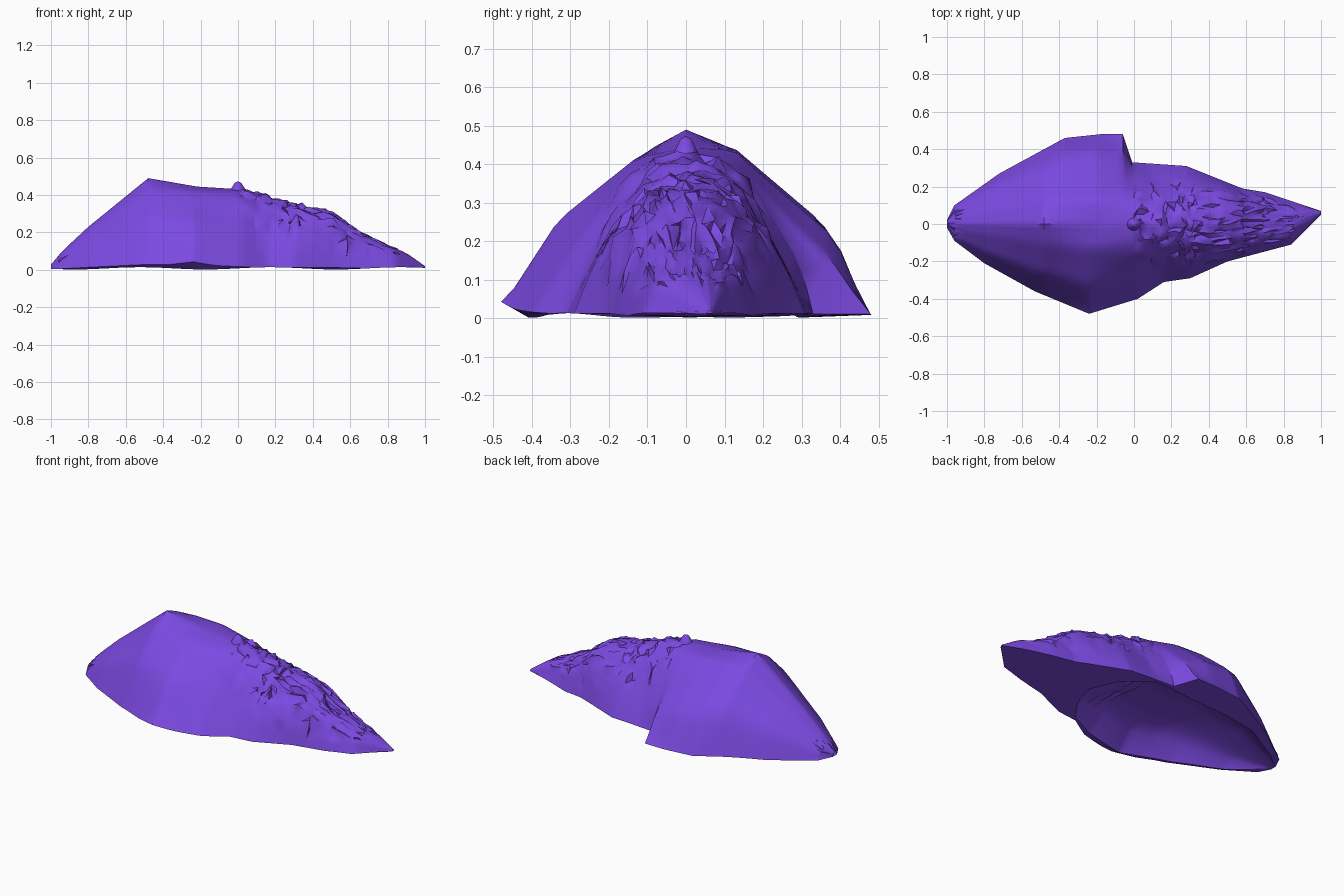
import bpy, bmesh, math, random

random.seed(7)
cube = bpy.data.objects.get("Cube")
if cube:
    bpy.data.objects.remove(cube, do_unlink=True)

purple = bpy.data.materials.new("violet")
purple.use_nodes = True
colour = (0.2, 0.068, 0.76, 1)
purple.diffuse_color = colour
purple.node_tree.nodes["Principled BSDF"].inputs["Base Color"].default_value = colour

# Outlines along the length: rims, far body width, crest height, crest line
NEAR = [(-1, -.02), (-.96, -.09), (-.8, -.21), (-.53, -.36), (-.24, -.48), (.02, -.40),
        (.16, -.31), (.3, -.29), (.5, -.2), (.84, -.11), (1, .05)]
FAR = [(-1, .02), (-.96, .1), (-.72, .27), (-.37, .46), (-.18, .48), (-.06, .48),
       (-.01, .33), (.28, .31), (.58, .19), (.7, .17), (1, .07)]
FAR_BODY = FAR[:4] + [(-.2, .46), (0, .38), (.15, .33)] + FAR[7:]
TOP = [(-1, .03), (-.94, .1), (-.8, .23), (-.48, .49), (-.22, .445), (.02, .43), (.14, .41),
       (.28, .36), (.5, .31), (.7, .18), (.9, .09), (1, .02)]
RIDGE = [(-1, 0), (.8, 0), (1, .06)]
# Inner edges of the underside, which meet to close the slender half
NEAR_LIP = [(-1, -.01), (-.8, -.18), (-.53, -.32), (-.24, -.41), (.02, -.36), (.19, -.28),
            (.28, -.15), (.33, .01), (.84, .01), (1, .06)]
FAR_LIP = [(-1, .01), (-.9, .1), (-.66, .23), (-.36, .28), (-.01, .31), (.1, .3),
           (.25, .18), (.33, .01), (.84, .01), (1, .06)]
HOLLOW = [(-1, 0), (-.8, .05), (-.4, .14), (0, .14), (.2, .08), (.33, 0), (1, 0)]
# Half cross-sections: height as a function of distance from the crest
SKIRT = [(0, 1), (.2, .96), (.4, .84), (.55, .64), (.68, .46), (1, .03)]
DOME = [(0, 1), (.4, .93), (.72, .72), (.88, .4), (1, .04)]
NEAR_SHAPES = [(-.48, [(0, 1), (.26, .89), (.69, .57), (1, .06)]),
               (-.2, [(0, 1), (.26, .945), (.69, .57), (1, .06)]), (.1, SKIRT), (.5, DOME)]
FAR_SHAPES = [(-.48, [(0, 1), (.27, .91), (.73, .56), (.83, .44), (1, .02)]),
              (-.2, [(0, 1), (.27, .99), (.73, .56), (.83, .47), (.92, .22), (1, .02)]),
              (.1, SKIRT), (.5, DOME)]


def lerp(table, x):
    for (x0, v0), (x1, v1) in zip(table, table[1:]):
        if x <= x1:
            return v0 + (v1 - v0) * max(0, x - x0) / (x1 - x0)
    return table[-1][1]


def section(x, steps):
    """Closed rib: over the crest from near rim to far rim, then back underneath."""
    ridge, top = lerp(RIDGE, x), lerp(TOP, x)
    rim = .008 + .006 * math.sin(9 * x)
    flare = .04 * max(0, 1 - abs(x + .24) / .25)
    points = []
    for i in range(-steps, steps + 1):
        t = abs(i) / steps
        body, edge, shapes, low = ((NEAR, NEAR, NEAR_SHAPES, rim + flare) if i < 0
                                   else (FAR_BODY, FAR, FAR_SHAPES, rim))
        width = lerp(body, x)
        y = ridge + (width - ridge) * t + (lerp(edge, x) - width) * t ** 4
        high = lerp([(at, lerp(shape, t)) for at, shape in shapes], x)
        points.append([x, y, max(low, top * high)])
    near, far = lerp(NEAR_LIP, x), lerp(FAR_LIP, x)
    for i in range(9):
        s = 1 - i / 4
        points.append([x, (near + far) / 2 + s * (far - near) / 2,
                       rim + lerp(HOLLOW, x) * (1 - s ** 4)])
    return points


def roughen(p):
    """Chipped, stony surface on the crest of the slender half."""
    x, y, z = p
    if 0 < x < .93 and abs(y) < .21 and z > .09:
        strength = .02 * min(1, (.95 - x) * 3) * random.choice((.3, 1, 1))
        return [x + random.uniform(-.014, .014), y + random.uniform(-.5, .5) * strength,
                z + random.uniform(-1, .7) * strength]
    if -.99 < x < -.92 and z > .03:
        return [x, y + random.uniform(-.006, .006), z + random.uniform(-.008, .004)]
    return p


def finish(name, bm, angle):
    mesh = bpy.data.meshes.new(name)
    bm.to_mesh(mesh)
    bm.free()
    mesh.materials.append(purple)
    obj = bpy.data.objects.new(name, mesh)
    bpy.context.collection.objects.link(obj)
    bpy.ops.object.select_all(action="DESELECT")
    obj.select_set(True)
    bpy.context.view_layer.objects.active = obj
    bpy.ops.object.shade_smooth_by_angle(angle=math.radians(angle))


# Body lofted over the ribs, with a hollow under the broad half
stations = {round(-1 + 2 * i / 44, 3) for i in range(45)}
stations |= {x for table in (NEAR, FAR, FAR_LIP) for x, _ in table} | {-.48, -.22}
bm = bmesh.new()
ribs = [[bm.verts.new(p) for p in map(roughen, section(x, 14))] for x in sorted(stations)]
for a, b in zip(ribs, ribs[1:]):
    for i in range(len(a)):
        j = (i + 1) % len(a)
        bm.faces.new((a[i], b[i], b[j], a[j]))
bmesh.ops.triangulate(bm, faces=bm.faces[:])
bmesh.ops.remove_doubles(bm, verts=bm.verts[:], dist=.0005)
finish("mound_body", bm, 40)

# Small blunt peak on the crest
bm = bmesh.new()
rings = []
for radius, z in ((.055, .4), (.036, .435), (.018, .465)):
    rings.append([bm.verts.new((radius * math.cos(a), radius * .85 * math.sin(a), z))
                  for a in (math.tau * k / 10 for k in range(10))])
for a, b in zip(rings, rings[1:]):
    for k in range(10):
        bm.faces.new((a[k], a[(k + 1) % 10], b[(k + 1) % 10], b[k]))
tip = bm.verts.new((0, 0, .474))
for k in range(10):
    bm.faces.new((rings[-1][k], rings[-1][(k + 1) % 10], tip))
finish("crest_peak", bm, 60)
